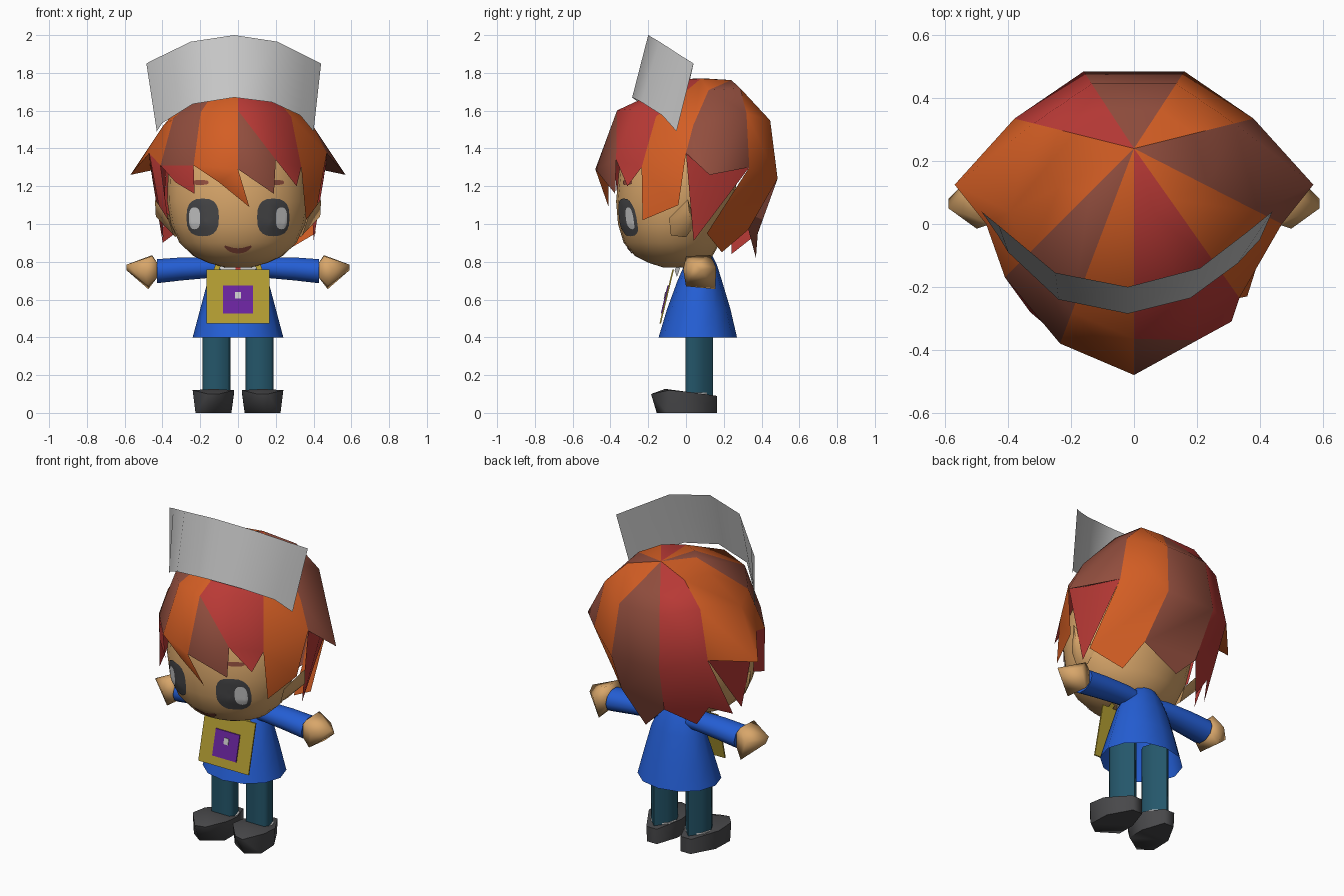
import bpy, bmesh, math
from mathutils import Vector
from mathutils.bvhtree import BVHTree

if "Cube" in bpy.data.objects:
    bpy.data.objects.remove(bpy.data.objects["Cube"])


def mat(name, r, g, b):
    m = bpy.data.materials.new(name)
    m.diffuse_color = [(c / 255 / 12.92 if c < 10 else ((c / 255 + .055) / 1.055) ** 2.4)
                       for c in (r, g, b)] + [1]
    m.use_nodes = True
    m.node_tree.nodes["Principled BSDF"].inputs["Base Color"].default_value = m.diffuse_color
    return m


SKIN = mat("skin", 216, 166, 106)
ORANGE = mat("hair_orange", 212, 94, 36)
RED = mat("hair_red", 186, 58, 54)
BROWN = mat("hair_brown", 146, 78, 62)
BLUE = mat("coat_blue", 36, 94, 212)
TEAL = mat("trouser_teal", 36, 86, 106)
DARK = mat("dark_grey", 72, 72, 74)
LIGHT = mat("light_grey", 202, 202, 202)
GOLD = mat("bag_gold", 178, 156, 50)
PURPLE = mat("badge_purple", 106, 36, 158)


def make(name, verts, faces, mats, idx=None, angle=50, fix=True):
    me = bpy.data.meshes.new(name)
    me.from_pydata([tuple(v) for v in verts], [], faces)
    for m in mats:
        me.materials.append(m)
    if idx:
        for p, i in zip(me.polygons, idx):
            p.material_index = i
    if fix:
        bm = bmesh.new()
        bm.from_mesh(me)
        bmesh.ops.recalc_face_normals(bm, faces=bm.faces)
        bm.to_mesh(me)
        bm.free()
    me.shade_smooth()
    me.set_sharp_from_angle(angle=math.radians(angle))
    ob = bpy.data.objects.new(name, me)
    bpy.context.collection.objects.link(ob)
    return ob


def ring(c, a, b, n=16, axis="z"):
    """Ellipse of n points round c, lying across the given axis."""
    out = []
    for k in range(n):
        t = 2 * math.pi * k / n
        u, v = a * math.cos(t), b * math.sin(t)
        out.append(Vector(c) + Vector((u, v, 0) if axis == "z" else (0, u, v)))
    return out


def loft(name, rings, m, caps=(True, True), angle=50):
    n = len(rings[0])
    faces = [(r * n + k, r * n + (k + 1) % n, (r + 1) * n + (k + 1) % n, (r + 1) * n + k)
             for r in range(len(rings) - 1) for k in range(n)]
    if caps[0]:
        faces.append(tuple(reversed(range(n))))
    if caps[1]:
        faces.append(tuple(range((len(rings) - 1) * n, len(rings) * n)))
    return make(name, [v for r in rings for v in r], faces, [m], angle=angle)


def hull(name, pts, m, angle=70):
    bm = bmesh.new()
    for p in pts:
        bm.verts.new(p)
    bmesh.ops.convex_hull(bm, input=bm.verts)
    bm.verts.index_update()
    vs = [v.co.copy() for v in bm.verts]
    fs = [[v.index for v in f.verts] for f in bm.faces]
    bm.free()
    return make(name, vs, fs, [m], angle=angle)


# Head: stacked ellipses given as height, half width, front, back
head_rows = [(.77, .07, -.12, .03), (.795, .16, -.2, .08), (.83, .235, -.27, .14),
             (.9, .31, -.33, .18), (1.0, .355, -.36, .22), (1.12, .375, -.37, .25),
             (1.28, .37, -.355, .28), (1.42, .32, -.3, .27), (1.52, .24, -.2, .24)]
head = loft("head", [ring((0, (f + b) / 2, z), w, (b - f) / 2, 24) for z, w, f, b in head_rows],
            SKIN, angle=60)
face_tree = BVHTree.FromPolygons([v.co for v in head.data.vertices],
                                 [p.vertices[:] for p in head.data.polygons])


def on_face(x, z, lift):
    hit = face_tree.ray_cast(Vector((x, -2, z)), Vector((0, 1, 0)))[0]
    return Vector((x, hit.y - lift, z))


def patch(name, cx, cz, hw, hh, m, lift=.005, bend=0, n=20, rows=5):
    """Rounded flat shape laid on the face; bend lifts its ends."""
    vs, fs = [on_face(cx, cz, lift)], []
    for r in range(1, rows + 1):
        for k in range(n):
            t = 2 * math.pi * k / n
            c, s = math.cos(t), math.sin(t)
            u = math.copysign(abs(c) ** .75, c) * r / rows
            v = math.copysign(abs(s) ** .75, s) * r / rows
            vs.append(on_face(cx + hw * u, cz + hh * v + bend * u * u, lift))
            a, b = (r - 1) * n + 1 + k, (r - 1) * n + 1 + (k + 1) % n
            fs.append((0, a, b) if r == 1 else (a - n, a, b, b - n))
    make(name, vs, fs, [m], fix=False)


patch("mouth", 0, .857, .072, .014, BROWN, bend=.025)

# Parts that come in pairs
for side, s in (("left", -1), ("right", 1)):
    patch(side + "_eye", s * .187, 1.035, .086, .1, DARK)
    patch(side + "_eye_shine", s * .23, 1.03, .03, .058, LIGHT, .008)
    patch(side + "_brow", s * .2, 1.22, .045, .013, BROWN)
    hull(side + "_ear", [(s * x, y, z) for x, y, z in
                         [(.44, .01, 1.13), (.435, .02, 1.04), (.33, 0, .93), (.37, -.09, 1.03),
                          (.34, -.08, .94), (.32, .05, 1.0)]], SKIN)
    loft(side + "_sleeve", [ring((s * x, .073, z), a, r, 10, "x") for x, z, a, r in
                            [(.06, .765, .06, .05), (.14, .77, .068, .057),
                             (.3, .762, .076, .064), (.43, .75, .082, .067)]], BLUE)
    hull(side + "_hand", [(s * x, y, z) for x, y, z in
                          [(.425, .01, .72), (.425, .01, .79), (.425, .13, .72), (.425, .13, .79),
                           (.455, .0, .83), (.455, .13, .835), (.475, .0, .67), (.475, .155, .655),
                           (.5, -.015, .76), (.51, .16, .77), (.59, .05, .785), (.59, .08, .755)]], SKIN, 80)
    # Trouser leg: flat in front, narrowing to the back
    loft(side + "_leg", [[Vector((s * .115 + x, .067 + y, z)) for x, y in
                          [(-.074, -.04), (-.06, -.07), (.06, -.07), (.074, -.04), (.055, .025),
                           (0, .076), (-.055, .025)]] for z in (.09, .53)], TEAL, angle=70)
    loft(side + "_sock", [ring((s * .115, .05, z), .078, .07, 12) for z in (.08, .108)], LIGHT)
    hull(side + "_shoe", [(s * x, y, z) for x, y, z in
                          [(.035, -.08, 0), (.225, -.1, 0), (.15, -.155, 0), (.08, .165, 0), (.145, .165, 0),
                           (.02, -.08, .12), (.24, -.09, .12), (.16, -.185, .1), (.1, -.17, .1), (.13, -.11, .127),
                           (.08, .165, .09), (.15, .165, .09), (.02, .02, .11), (.235, .02, .11),
                           (.035, .03, 0), (.22, .03, 0)]], DARK)
    # Bag strap and collar flap
    make(side + "_strap", [(s * .13, -.067, .755), (s * .1, -.067, .755), (s * .07, -.01, .84), (s * .1, -.01, .84)],
         [(0, 1, 2, 3)], [GOLD])
    make(side + "_collar", [(s * .01, -.06, .755), (s * .09, -.048, .72), (s * .1, -.01, .825), (s * .03, -.03, .825)],
         [(0, 1, 2, 3)], [LIGHT])

# Coat, neck, tie
loft("coat", [ring((0, (f + b) / 2, z), w, (b - f) / 2, 12) for z, w, f, b in
              [(.4, .24, -.145, .27), (.55, .2, -.1, .235), (.7, .16, -.045, .19), (.78, .12, -.01, .165),
               (.83, .075, .02, .14)]], BLUE, caps=(False, True))
loft("neck", [ring((0, .06, z), .06, .06, 10) for z in (.76, .88)], SKIN)
make("tie", [(-.025, -.035, .81), (.025, -.035, .81), (.045, -.066, .7), (.05, -.097, .6), (0, -.114, .54),
             (-.05, -.097, .6), (-.045, -.066, .7)],
     [(0, 1, 2, 6), (6, 2, 3, 5), (5, 3, 4)], [RED])


# Bag panel and badge, leaning with the coat front
def panel(name, x0, x1, z0, z1, lift, m):
    def y(z):
        return -.14 + (z - .475) * .24 - lift
    vs = [(x, y(z) + d, z) for d in (0, .008) for x, z in ((x0, z0), (x1, z0), (x1, z1), (x0, z1))]
    make(name, vs, [(0, 1, 2, 3), (7, 6, 5, 4), (0, 4, 5, 1), (1, 5, 6, 2), (2, 6, 7, 3), (3, 7, 4, 0)], [m], angle=30)


panel("bag", -.168, .168, .473, .76, .0, GOLD)
panel("badge", -.08, .08, .525, .675, .006, PURPLE)
panel("badge_mark", -.015, .015, .605, .64, .01, LIGHT)

# Hair: widest points round the head as x, y, z and how far the crown has dropped near them
APEX = Vector((0, .24, 1.762))
wide = [(0, -.48, 1.29, .34), (.2, -.37, 1.34, .36), (.335, -.235, 1.3, .42), (.47, 0, 1.375, .62),
        (.38, .335, 1.3, .38), (.16, .485, 1.24, .41), (-.16, .485, 1.24, .41), (-.38, .335, 1.3, .38),
        (-.47, 0, 1.375, .62), (-.41, -.17, 1.31, .46), (-.235, -.38, 1.31, .38)]
# Crown colour, fringe colour and fringe points of each lock (0 orange, 1 red, 2 brown),
# running round from the front by way of the right side
locks = [(1, 2, [(.19, -.375, 1.16)]),
         (1, 1, [(.31, -.31, 1.2)]),
         (0, 0, [(.36, -.23, 1.02), (.42, -.04, 1.1)]),
         (2, 1, [(.4, .04, .91)]),
         (0, 0, [(.41, .11, .95), (.24, .19, .85), (.2, .33, .97)]),
         (2, 2, [(.2, .33, .97), (.01, .37, .82), (-.12, .38, .95)]),
         (1, 1, [(-.12, .38, .95), (-.24, .24, .84), (-.32, .24, .96), (-.4, .12, .9)]),
         (0, 1, [(-.4, .04, .91)]),
         (0, 1, [(-.42, -.04, 1.1), (-.37, -.22, 1.02)]),
         (2, 1, [(-.33, -.28, 1.22), (-.23, -.365, 1.16)]),
         (0, 0, [(-.1, -.41, 1.22), (.06, -.41, 1.09)])]
n = len(wide)
verts, faces, cols = [APEX], [], []
for x, y, z, drop in wide:
    # the crown runs level to the front and falls away sooner at the back
    early = -.04 if y < -.1 else .22 if y < .1 else .25 if y < .4 else .6
    reach = .34 if y < -.1 else .5
    for h, d in ((reach, drop * early), (.84, drop), (1, 1)):
        verts.append((APEX.x + (x - APEX.x) * h, APEX.y + (y - APEX.y) * h, APEX.z + (z - APEX.z) * d))


def add(p):
    verts.append(p)
    return len(verts) - 1


for i, (crown, fringe, pts) in enumerate(locks):
    t0, t1 = 1 + 3 * i, 1 + 3 * ((i + 1) % n)
    u0, m0, u1, m1 = t0 + 1, t0 + 2, t1 + 1, t1 + 2
    new = [((0, t0, t1), crown), ((t0, u0, u1, t1), crown)]
    if i in (3, 7):                       # side locks flare to a wing over a hanging lock
        s = 1 if i == 3 else -1
        w, inner, tip = add((s * .57, .125, 1.26)), add((s * .465, .13, 1.31)), add(pts[0])
        new += [((u0, m0, w), crown), ((u0, w, u1), crown), ((u1, w, m1), crown),
                ((m0, inner, w), crown), ((w, inner, m1), crown),
                ((m0, tip, inner), fringe), ((inner, tip, m1), fringe)]
    else:
        if i == 0:                        # front lock split across
            new += [((u0, m0, m1), 2), ((u0, m1, u1), crown)]
        else:
            new.append(((u0, m0, m1, u1), crown))
        new.append(((m0, *[add(p) for p in pts], m1), fringe))
    for f, c in new:
        faces.append(f)
        cols.append(c)
make("hair", verts, faces, [ORANGE, RED, BROWN], cols, angle=45)

# Hat: an upright curved band across the front of the hair
low = [(-.43, -.04, 1.49), (-.4, -.09, 1.535), (-.24, -.24, 1.635), (-.02, -.285, 1.67),
       (.18, -.235, 1.645), (.33, -.125, 1.575), (.4, -.05, 1.49)]
high = [(-.485, .04, 1.85), (-.43, -.005, 1.878), (-.25, -.155, 1.965), (-.02, -.2, 2.0),
        (.21, -.14, 1.965), (.36, -.025, 1.89), (.44, .04, 1.85)]
make("hat", low + high, [(k, k + 1, k + 8, k + 7) for k in range(6)], [LIGHT], angle=60)
